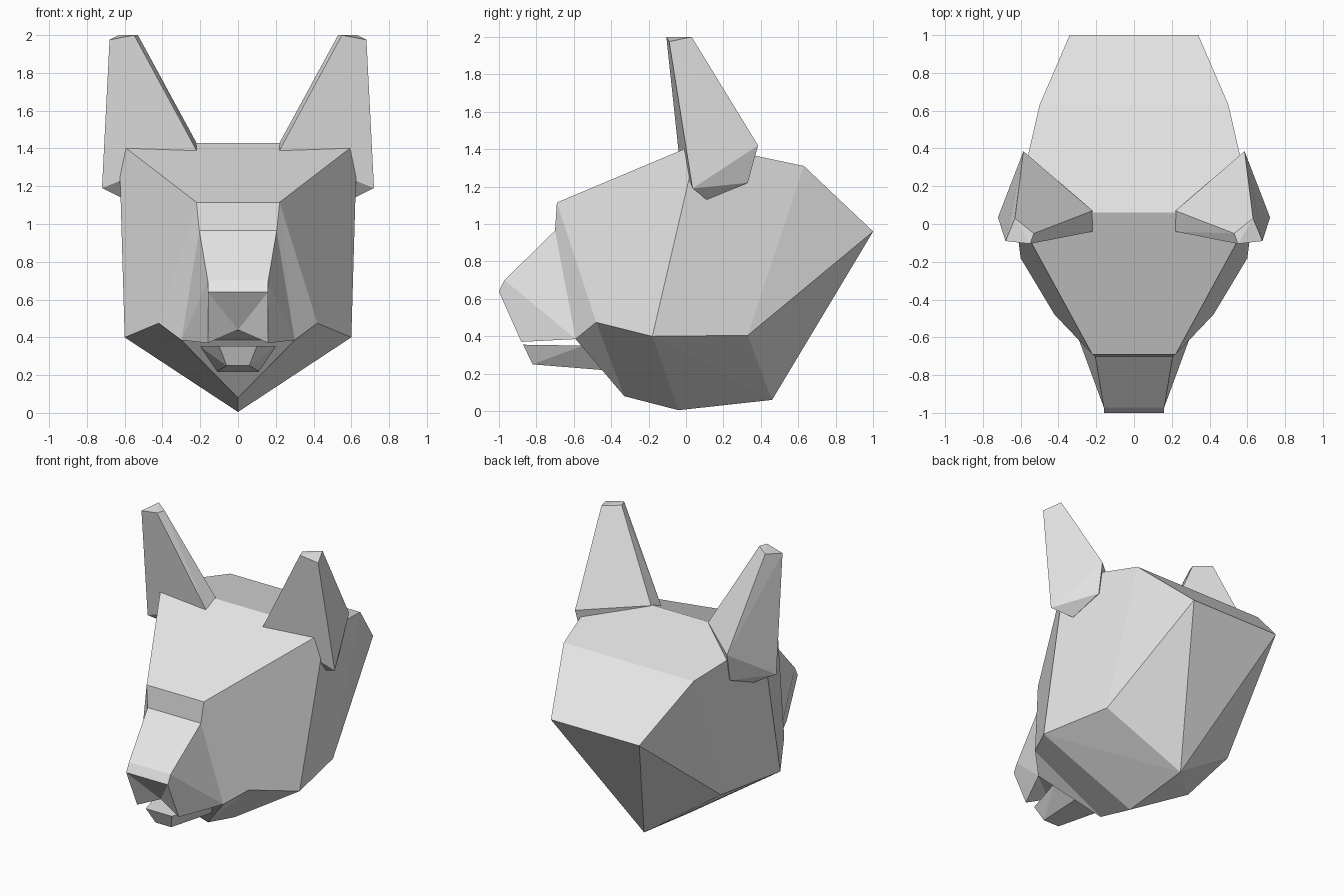
import bpy
import bmesh

cube = bpy.data.objects.get("Cube")
if cube:
    bpy.data.objects.remove(cube, do_unlink=True)

grey = bpy.data.materials.new("plain grey")
grey.use_nodes = True
grey.diffuse_color = (0.8, 0.8, 0.8, 1)
grey.node_tree.nodes["Principled BSDF"].inputs["Base Color"].default_value = (0.8, 0.8, 0.8, 1)


def finish(name, bm):
    """Turn a bmesh into a flat-shaded grey object."""
    bmesh.ops.recalc_face_normals(bm, faces=bm.faces[:])
    mesh = bpy.data.meshes.new(name)
    bm.to_mesh(mesh)
    bm.free()
    mesh.materials.append(grey)
    obj = bpy.data.objects.new(name, mesh)
    bpy.context.collection.objects.link(obj)
    return obj


def hull(name, points):
    """Convex solid around a few corner points."""
    bm = bmesh.new()
    for p in points:
        bm.verts.new(p)
    result = bmesh.ops.convex_hull(bm, input=bm.verts[:])
    loose = [v for v in bm.verts if not v.link_faces]
    bmesh.ops.delete(bm, geom=loose, context="VERTS")
    bmesh.ops.dissolve_limit(bm, angle_limit=0.03, verts=bm.verts[:], edges=bm.edges[:])
    return finish(name, bm)


# Head corners on the left half; lower-case letters mean the mirrored corner
corners = {
    "M": (0.63, 0.06, 1.43),    # crown
    "B": (0.22, -0.69, 1.115),  # brow
    "C": (0.205, -0.70, 0.965), # muzzle root
    "D": (0.16, -0.97, 0.70),   # nose top
    "E": (0.16, -1.0, 0.64),    # nose tip
    "F": (0.16, -0.88, 0.37),   # lip
    "G": (0.30, -0.59, 0.385),  # mouth corner
    "H": (0.42, -0.48, 0.475),  # cheek
    "I": (0.60, -0.18, 0.40),   # jaw corner
    "J": (0.50, 0.33, 0.405),   # rear jaw
    "K": (0.34, 1.0, 0.96),     # back of the skull
    "L": (0.50, 0.63, 1.31),    # rear crown
}
centre = {
    "N": (0, 0.46, 0.06),       # neck
    "O": (0, -0.04, 0.005),     # lowest point
    "P": (0, -0.33, 0.08),      # throat
    "Q": (0, -0.85, 0.44),      # lip notch
}
side_faces = "MBHI BCG BGH CDG DEFG EFQ FGQ GHP HIOP IJN INO MIJL LJK JKN".split()
middle_faces = "MBbm BCcb CDdc DEed EQe GQg PGg KNk LKkl MLlm".split()

bm = bmesh.new()
verts = {}
for key, (x, y, z) in corners.items():
    verts[key] = bm.verts.new((x, y, z))
    verts[key.lower()] = bm.verts.new((-x, y, z))
for key, p in centre.items():
    verts[key] = verts[key.lower()] = bm.verts.new(p)
for f in side_faces + [f.swapcase() for f in side_faces] + middle_faces:
    bm.faces.new([verts[c] for c in f])
finish("head", bm)

# Lower jaw, wider at the back and tapering downwards
jaw = []
for s in (-1, 1):
    jaw += [(s * 0.10, -0.87, 0.355), (s * 0.06, -0.82, 0.25),
            (s * 0.20, -0.55, 0.35), (s * 0.11, -0.45, 0.22)]
hull("lower_jaw", jaw)

# Ears: cut-off tip, broad base sunk into the crown
ear = [(0.63, 0.03, 2.0), (0.53, -0.05, 2.0), (0.55, -0.105, 2.0), (0.68, -0.09, 1.975),
       (0.22, -0.04, 1.39), (0.22, 0.07, 1.43), (0.585, 0.385, 1.42), (0.72, 0.035, 1.19),
       (0.60, 0.11, 1.13), (0.57, 0.33, 1.22)]
for name, s in (("left_ear", 1), ("right_ear", -1)):
    hull(name, [(s * x, y, z) for x, y, z in ear])
